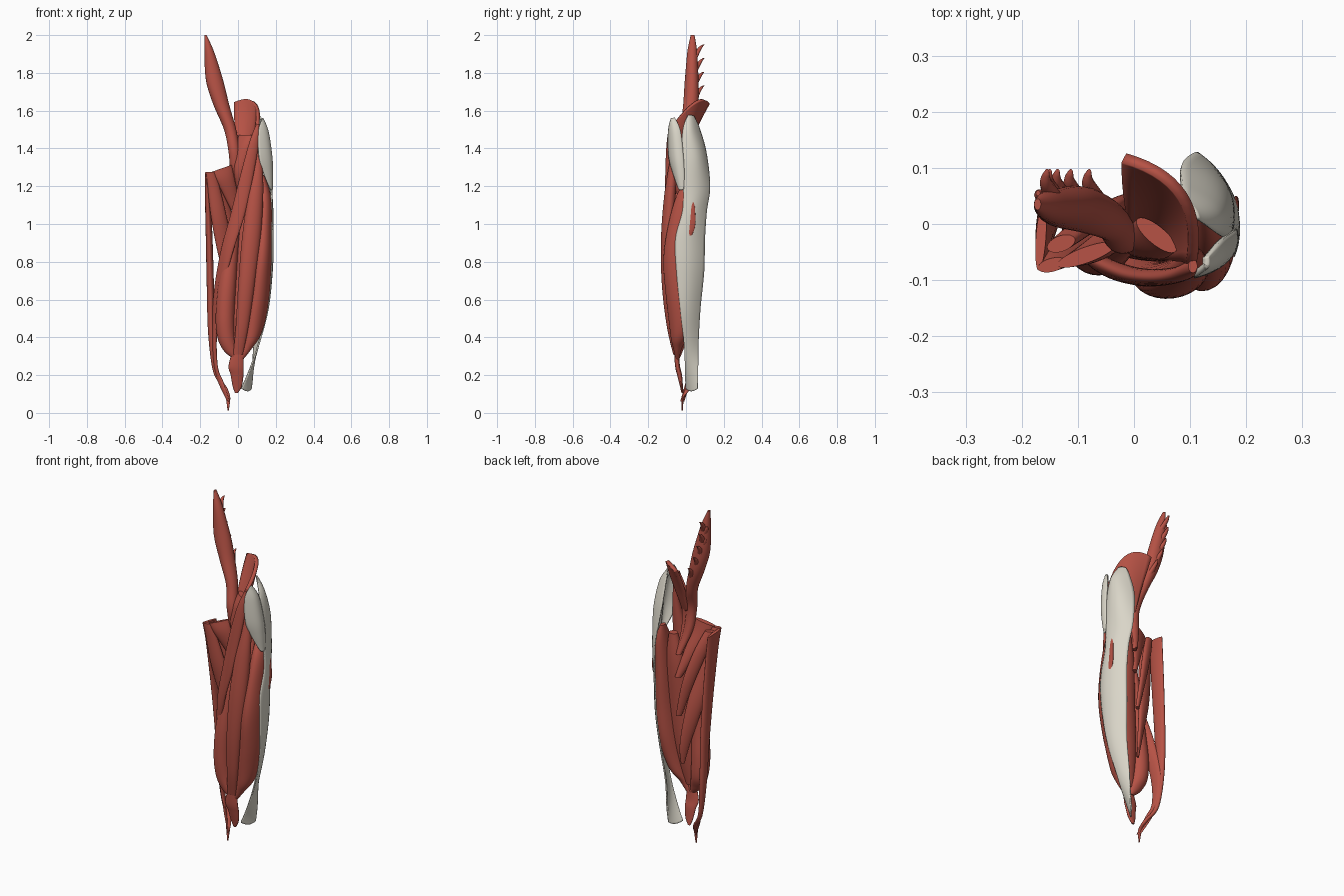
import bpy, bmesh, math
from mathutils import Vector


def material(name, rgb):
    m = bpy.data.materials.new(name)
    m.diffuse_color = (*rgb, 1)
    return m


RED = material("muscle_red", (0.47, 0.085, 0.06))
CREAM = material("fascia_cream", (0.70, 0.67, 0.58))


def smooth_rows(rows, steps):
    """Catmull-Rom interpolation of equal-length number rows."""
    out = []
    for i in range(len(rows) - 1):
        a, b = rows[max(i - 1, 0)], rows[i]
        c, d = rows[i + 1], rows[min(i + 2, len(rows) - 1)]
        for s in range(steps):
            t = s / steps
            out.append([0.5 * (2 * q + (r - p) * t + (2 * p - 5 * q + 4 * r - w) * t * t
                               + (3 * q - p - 3 * r + w) * t ** 3)
                        for p, q, r, w in zip(a, b, c, d)])
    out.append(list(rows[-1]))
    return out


def finish(name, bm, mat):
    bmesh.ops.recalc_face_normals(bm, faces=bm.faces)
    me = bpy.data.meshes.new(name)
    bm.to_mesh(me)
    bm.free()
    ob = bpy.data.objects.new(name, me)
    bpy.context.collection.objects.link(ob)
    me.materials.append(mat)
    bpy.context.view_layer.objects.active = ob
    ob.select_set(True)
    bpy.ops.object.shade_smooth_by_angle(angle=math.radians(50))
    ob.select_set(False)
    return ob


def muscle(name, rows, tilt=(0, 0), n=28, steps=8, mat=RED):
    """Loft ellipses: x, y, z, half width, half depth, turn in degrees.
    tilt slopes the upper end, fading out down the muscle."""
    bm = bmesh.new()
    rings = []
    secs = smooth_rows(rows, steps)
    for k, (x, y, z, a, b, turn) in enumerate(secs):
        fade = max(0, 1 - 2 * k / len(secs))
        ct, st = math.cos(math.radians(turn)), math.sin(math.radians(turn))
        ring = []
        for i in range(n):
            u = math.tau * i / n
            p, q = max(a, .002) * math.cos(u), max(b, .002) * math.sin(u)
            dx, dy = p * ct - q * st, p * st + q * ct
            ring.append(bm.verts.new((x + dx, y + dy, z + fade * (tilt[0] * dx + tilt[1] * dy))))
        rings.append(ring)
    for r, s in zip(rings, rings[1:]):
        for i in range(n):
            bm.faces.new((r[i], r[(i + 1) % n], s[(i + 1) % n], s[i]))
    bm.faces.new(rings[0])
    bm.faces.new(rings[-1])
    return finish(name, bm, mat)


def sheet(name, rows, thick, mat=CREAM, n=14, steps=8):
    """Curved sheet; each row: front xyz, middle xyz, back xyz."""
    bm = bmesh.new()
    grid = []
    for r in smooth_rows(rows, steps):
        f, m, b = Vector(r[:3]), Vector(r[3:6]), Vector(r[6:])
        c = 2 * m - (f + b) / 2
        grid.append([bm.verts.new(f * (1 - t) ** 2 + c * 2 * t * (1 - t) + b * t * t)
                     for t in (i / n for i in range(n + 1))])
    for r, s in zip(grid, grid[1:]):
        for i in range(n):
            bm.faces.new((r[i], r[i + 1], s[i + 1], s[i]))
    ob = finish(name, bm, mat)
    mod = ob.modifiers.new("thickness", "SOLIDIFY")
    mod.thickness = thick
    mod.offset = 0
    return ob


# Hip flexors
muscle("psoas", [
    (-.172, .035, 2.00, .006, .01, 0), (-.152, .033, 1.91, .026, .026, 0),
    (-.124, .03, 1.76, .046, .036, 10), (-.088, .025, 1.63, .042, .04, 15),
    (-.042, .005, 1.50, .032, .036, 20), (-.02, -.025, 1.38, .03, .028, 0),
    (-.01, -.01, 1.25, .026, .022, 0), (.02, .03, 1.12, .015, .015, 0)])
# Ragged slips along the outer and rear edges of the psoas
for i in range(9):
    t = i / 8
    x, z = -.16 + .075 * t * t, 1.93 - .29 * t
    dx, dy = (-.012, .0) if i % 2 else (.005, .038)
    muscle(f"psoas_slip_{i + 1}", [
        (x + dx, .055 + dy, z + .02, .004, .005, 0),
        (x + dx * .6, .05 + dy * .6, z + .0, .011, .012, 0),
        (x + .02, .04, z - .06, .018, .016, 0)], n=10, steps=4)
# Curved fan of the iliacus, then its lower belly
sheet("iliacus_fan", [
    (.102, -.07, 1.525, .086, .05, 1.645, -.018, .118, 1.64),
    (.092, -.065, 1.47, .072, .035, 1.57, -.018, .08, 1.57),
    (.07, -.062, 1.40, .05, .005, 1.46, -.014, .03, 1.47),
    (.05, -.058, 1.30, .022, -.03, 1.34, -.012, -.01, 1.36)], .02, RED)
muscle("iliacus_belly", [
    (.04, -.02, 1.47, .045, .016, 140), (.022, -.035, 1.39, .042, .022, 150),
    (.012, -.03, 1.26, .032, .024, 180), (.025, .03, 1.11, .015, .015, 180)])

# Front thigh
muscle("sartorius", [
    (.105, -.075, 1.53, .008, .012, 0), (.085, -.088, 1.43, .026, .014, 10),
    (.045, -.095, 1.25, .035, .015, 0), (-.002, -.092, 1.05, .039, .016, -15),
    (-.06, -.07, .85, .039, .016, -35), (-.106, -.02, .63, .038, .015, -60),
    (-.125, .025, .42, .034, .013, -80), (-.118, .03, .25, .02, .01, -75),
    (-.09, .01, .16, .018, .007, -40), (-.05, -.02, .06, .012, .004, -60)])
muscle("rectus_femoris", [
    (.105, -.05, 1.46, .01, .012, 0), (.105, -.065, 1.33, .024, .022, 0),
    (.092, -.085, 1.15, .042, .03, 10), (.07, -.098, .92, .05, .034, 8),
    (.045, -.098, .68, .044, .03, 4), (.022, -.082, .46, .034, .02, 0),
    (.0, -.058, .31, .026, .01, 0)])
muscle("vastus_lateralis", [
    (.125, .035, 1.26, .012, .02, 0), (.138, .01, 1.15, .036, .06, 0),
    (.135, -.015, .98, .046, .082, 0), (.128, -.03, .8, .052, .09, -5),
    (.112, -.028, .6, .052, .078, -15), (.08, -.035, .42, .042, .05, -30),
    (.045, -.045, .34, .028, .022, -10), (.01, -.045, .28, .015, .01, 0)])
# Small bulge of muscle showing through the outer band
muscle("side_bulge", [
    (.178, .035, 1.12, .004, .006, 0), (.177, .026, 1.08, .008, .022, -10),
    (.178, .018, 1.0, .008, .032, -8), (.179, .012, .95, .007, .024, 0),
    (.18, .008, .915, .003, .005, 0)], steps=5)
muscle("vastus_medialis", [
    (.01, -.01, 1.1, .014, .02, 0), (-.025, -.03, .92, .03, .034, 0),
    (-.055, -.045, .7, .046, .044, 0), (-.068, -.04, .52, .05, .05, 0),
    (-.062, -.036, .4, .047, .044, 0), (-.04, -.042, .33, .036, .026, 0),
    (-.015, -.045, .29, .015, .012, 0)])
muscle("vastus_intermedius", [
    (.07, .015, 1.22, .025, .022, 0), (.065, .0, 1.05, .055, .042, 0),
    (.055, -.02, .8, .07, .045, 0), (.03, -.03, .55, .062, .036, 0),
    (.0, -.045, .33, .034, .016, 0)])
muscle("kneecap_tendon", [
    (.0, -.052, .34, .026, .012, 0), (-.01, -.045, .25, .04, .013, 0),
    (-.005, -.034, .2, .034, .013, 0), (-.004, -.024, .14, .024, .008, 0),
    (-.008, -.018, .105, .008, .006, 0)])

# Inner thigh
muscle("gracilis", [
    (-.166, -.025, 1.265, .058, .009, 86), (-.16, -.01, 1.15, .052, .015, 88),
    (-.152, .015, .9, .044, .018, 90), (-.146, .035, .65, .036, .019, 92),
    (-.141, .042, .42, .027, .017, 95), (-.12, .038, .22, .014, .012, 90),
    (-.068, .01, .13, .012, .012, 60), (-.053, -.015, .08, .012, .006, 0),
    (-.052, -.02, .012, .003, .003, 0)], tilt=(0, -.15))
muscle("pectineus", [
    (-.085, -.055, 1.295, .055, .014, 20), (-.065, -.045, 1.23, .05, .02, 20),
    (-.025, -.01, 1.12, .038, .02, 25), (.025, .035, .98, .018, .014, 40)], tilt=(.35, 0))
muscle("adductor_longus", [
    (-.146, -.073, 1.275, .026, .012, 15), (-.13, -.06, 1.2, .032, .018, 10),
    (-.1, -.035, 1.03, .043, .024, 15), (-.06, .005, .82, .044, .02, 25),
    (-.015, .03, .6, .028, .012, 40), (.0, .03, .48, .01, .006, 40)])
muscle("adductor_brevis", [
    (-.13, -.035, 1.26, .026, .014, 20), (-.09, -.005, 1.14, .036, .018, 30),
    (-.035, .03, .96, .032, .015, 35), (.015, .045, .76, .016, .01, 40)])

# Outer fascia band and its front muscle
sheet("outer_fascia_band", [
    (.112, .01, 1.575, .105, .025, 1.575, .09, .04, 1.57),
    (.145, -.015, 1.5, .148, .03, 1.5, .085, .068, 1.51),
    (.165, -.025, 1.36, .163, .06, 1.36, .085, .105, 1.38),
    (.175, -.015, 1.2, .165, .065, 1.2, .11, .125, 1.2),
    (.178, -.018, 1.07, .176, .045, 1.07, .125, .108, 1.07),
    (.176, -.055, .92, .180, .02, .92, .13, .098, .92),
    (.174, -.05, .75, .174, .02, .75, .125, .094, .75),
    (.157, -.03, .55, .15, .02, .55, .11, .074, .55),
    (.108, -.01, .36, .105, .025, .36, .085, .064, .36),
    (.058, -.003, .22, .075, .03, .22, .078, .064, .22),
    (.018, .0, .13, .048, .03, .115, .07, .062, .13)], .008)
sheet("outer_fascia_muscle", [
    (.127, -.075, 1.56, .128, -.07, 1.56, .127, -.06, 1.56),
    (.108, -.09, 1.49, .150, -.068, 1.49, .152, -.03, 1.49),
    (.11, -.088, 1.36, .166, -.06, 1.36, .172, -.015, 1.36),
    (.135, -.065, 1.27, .173, -.045, 1.27, .178, -.01, 1.27),
    (.168, -.035, 1.185, .176, -.025, 1.18, .178, -.012, 1.185)], .012)
